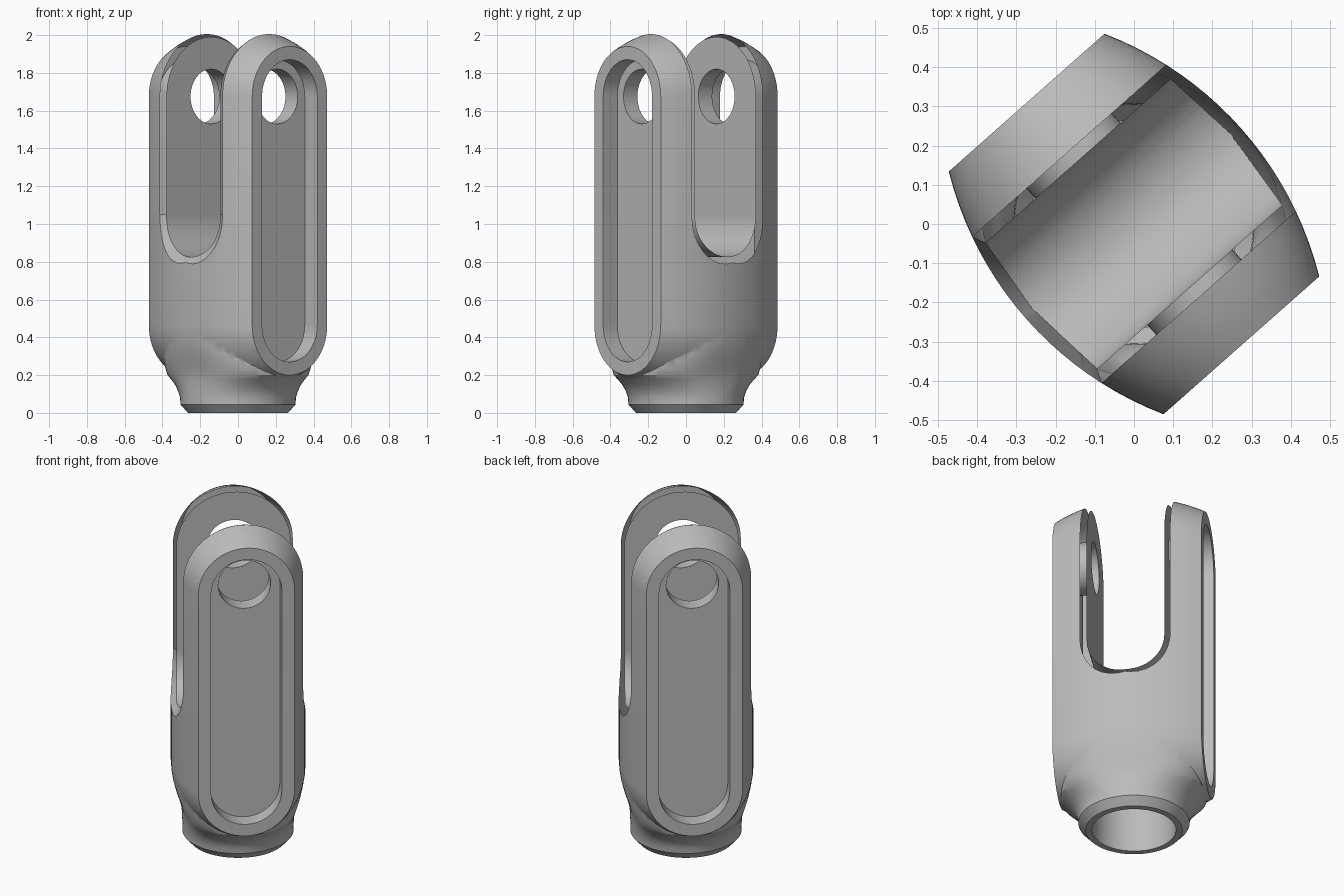
import bpy, bmesh, math

if "Cube" in bpy.data.objects:
    bpy.data.objects.remove(bpy.data.objects["Cube"])

TURN = math.radians(41.5)      # fork is turned about the vertical axis
Z_LOW, Z_PIN = 0.465, 1.675    # centres of the lower and upper rounded ends
Z_GAP, HALF_GAP = 1.04, 0.215  # centre and half width of the gap's round bottom
FLAT = 0.413                   # distance of the outer flats from the axis

grey = bpy.data.materials.new("steel_grey")
grey.diffuse_color = (0.5, 0.5, 0.5, 1)
grey.use_nodes = True
grey.node_tree.nodes["Principled BSDF"].inputs["Base Color"].default_value = grey.diffuse_color


def body_radius(y):
    """Half width of the bulged body at distance y along the pin axis."""
    return math.sqrt(0.896 ** 2 - y * y) - 0.53


def loft(name, rings):
    """Skin closed rings of points and cap both ends."""
    bm = bmesh.new()
    vs = [[bm.verts.new(p) for p in ring] for ring in rings]
    n = len(rings[0])
    for a, b in zip(vs, vs[1:]):
        for i in range(n):
            j = (i + 1) % n
            bm.faces.new((a[i], a[j], b[j], b[i]))
    bm.faces.new(vs[0])
    bm.faces.new(vs[-1])
    bmesh.ops.recalc_face_normals(bm, faces=bm.faces)
    if bm.calc_volume(signed=True) < 0:
        bmesh.ops.reverse_faces(bm, faces=bm.faces)
    mesh = bpy.data.meshes.new(name)
    bm.to_mesh(mesh)
    bm.free()
    ob = bpy.data.objects.new(name, mesh)
    bpy.context.collection.objects.link(ob)
    mesh.materials.append(grey)
    return ob


def stadium(y, r, n=28):
    """Upright rounded slot outline in the plane at y."""
    pts = []
    for z, start in ((Z_PIN, 0), (Z_LOW, math.pi)):
        for i in range(n + 1):
            a = start + math.pi * i / n
            pts.append((r * math.cos(a), y, z + r * math.sin(a)))
    return pts


def oval(z, rx, ry, power=2.0, n=64):
    """Horizontal ring at height z; a higher power gives fuller corners."""
    pts = []
    for i in range(n):
        a = 2 * math.pi * (i + 0.5) / n
        c, s = math.cos(a), math.sin(a)
        pts.append((rx * math.copysign(abs(c) ** (2 / power), c),
                    ry * math.copysign(abs(s) ** (2 / power), s), z))
    return pts


def u_ring(x, top, offset, n=40):
    """U outline in the plane at x; offset(t) widens it, t = 1 at the walls."""
    pts = []
    for i in range(n + 1):
        a = math.pi * i / n
        r = HALF_GAP + offset(abs(math.cos(a)))
        pts.append((x, r * math.cos(a), Z_GAP - r * math.sin(a)))
    return [(x, pts[0][1], top)] + pts + [(x, pts[-1][1], top)]


def boolean(target, tool, op):
    """Apply a boolean, trying another solver if one leaves the mesh unchanged."""
    before = len(target.data.vertices)
    for solver in ('EXACT', 'MANIFOLD', 'FLOAT'):
        mod = target.modifiers.new(op.lower(), 'BOOLEAN')
        mod.object, mod.operation, mod.solver = tool, op, solver
        bpy.context.view_layer.objects.active = target
        bpy.ops.object.modifier_apply(modifier=mod.name)
        if len(target.data.vertices) != before:
            break
    bpy.data.objects.remove(tool)


# bulged body with rounded ends
steps = 20
ys = [-FLAT + 2 * FLAT * i / steps for i in range(steps + 1)]
body = loft("fork_body", [stadium(y, body_radius(y)) for y in ys])

# gap between the prongs
gap = loft("gap", [u_ring(x, 2.3, lambda t: 0) for x in (-0.6, 0.6)])
boolean(body, gap, 'DIFFERENCE')

# chamfer around the bottom of the gap, on both sides
for s in (-1, 1):
    rings = []
    for x in (0.3, 0.45):
        rings.append(u_ring(s * x, Z_GAP + 0.01,
                            lambda t: (1 + 1.2 * t) * (x - 0.337 + 0.022 * t)))
    boolean(body, loft("gap_chamfer", rings), 'DIFFERENCE')

# chamfer around the inner face of each prong
section = [(0.3014, 0.185), (0.365, 0.325), (0.47, 0.325), (0.47, 0.185)]
for s in (-1, 1):
    path = [(0, Z_GAP)] + [(math.pi * i / 40, Z_PIN) for i in range(41)] + [(math.pi, Z_GAP)]
    rings = [[(r * math.cos(a), s * y, z + r * math.sin(a)) for r, y in section]
             for a, z in path]
    boolean(body, loft("prong_chamfer", rings), 'DIFFERENCE')

# round neck flaring smoothly into the body: height, half width, half depth, fullness
profile = [(0, 0.265, 0.265), (0.045, 0.305, 0.305), (0.08, 0.305, 0.308),
           (0.115, 0.305, 0.32, 2.1), (0.15, 0.306, 0.345, 2.2), (0.178, 0.308, 0.375, 2.3),
           (0.2, 0.311, 0.398, 2.4), (0.24, 0.321, 0.404, 2.5), (0.28, 0.334, 0.405, 2.5),
           (0.32, 0.346, 0.405, 2.4), (0.36, 0.356, 0.405, 2.3), (0.4, 0.362, 0.405, 2.2),
           (0.44, 0.3655, 0.405, 2.1)]
boolean(body, loft("neck", [oval(*p) for p in profile]), 'UNION')

# long pockets in the outer flats
for s in (-1, 1):
    pocket = loft("pocket", [stadium(s * 0.313, 0.195), stadium(s * 0.6, 0.195)])
    boolean(body, pocket, 'DIFFERENCE')

# pin hole through both prongs
hole = [[(0.145 * math.cos(2 * math.pi * i / 48), y,
          Z_PIN + 0.145 * math.sin(2 * math.pi * i / 48)) for i in range(48)]
        for y in (-0.7, 0.7)]
boolean(body, loft("pin_hole", hole), 'DIFFERENCE')

# blind bore in the neck
bore = loft("bore", [oval(-0.1, 0.23, 0.23), oval(0.55, 0.23, 0.23)])
boolean(body, bore, 'DIFFERENCE')

# orientation and shading
body.rotation_euler.z = TURN
bpy.ops.object.select_all(action='DESELECT')
body.select_set(True)
bpy.context.view_layer.objects.active = body
bpy.ops.object.shade_smooth_by_angle(angle=math.radians(28))
